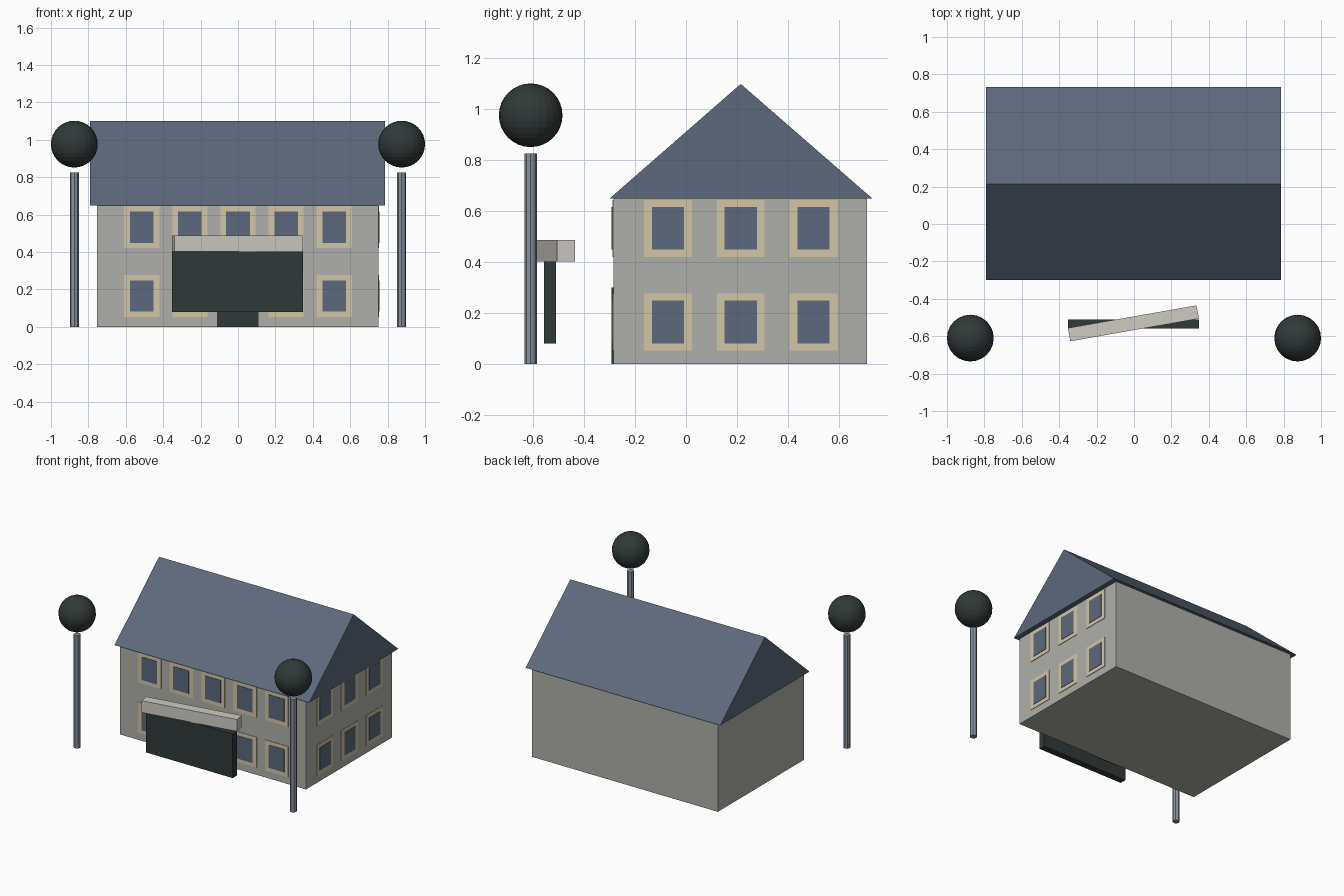
import bpy, bmesh
from math import radians

cube = bpy.data.objects.get("Cube")
if cube:
    bpy.data.objects.remove(cube, do_unlink=True)


def material(name, r, g, b):
    mat = bpy.data.materials.new(name)
    mat.use_nodes = True
    mat.diffuse_color = (r, g, b, 1)
    mat.node_tree.nodes["Principled BSDF"].inputs["Base Color"].default_value = (r, g, b, 1)
    return mat


wall_mat = material("warm grey wall", 0.43, 0.43, 0.40)
slate = material("slate blue", 0.11, 0.14, 0.20)
frame_mat = material("cream frame", 0.65, 0.56, 0.39)
dark = material("dark green black", 0.03, 0.042, 0.04)
stone = material("pale stone", 0.62, 0.60, 0.55)
steel = material("steel blue", 0.25, 0.29, 0.36)


def finish(obj, name, mat):
    obj.name = name
    obj.data.materials.append(mat)
    return obj


def box(name, lo, hi, mat, turn=0):
    """Box between two corners, turned about its own vertical axis."""
    centre = [(a + b) / 2 for a, b in zip(lo, hi)]
    bpy.ops.mesh.primitive_cube_add(size=1, location=centre, rotation=(0, 0, turn))
    obj = bpy.context.object
    obj.scale = [b - a for a, b in zip(lo, hi)]
    return finish(obj, name, mat)


# House body
LEFT, RIGHT, FRONT, BACK, EAVE = -0.755, 0.75, -0.285, 0.71, 0.65
box("house_walls", (LEFT, FRONT, 0), (RIGHT, BACK, EAVE), wall_mat)

# Gable roof: triangular profile extruded along x
bm = bmesh.new()
profile = [(-0.30, EAVE), (0.732, EAVE), (0.215, 1.10)]
gable = bm.faces.new([bm.verts.new((-0.79, y, z)) for y, z in profile])
ext = bmesh.ops.extrude_face_region(bm, geom=[gable])
bmesh.ops.translate(bm, vec=(1.576, 0, 0),
                    verts=[g for g in ext["geom"] if isinstance(g, bmesh.types.BMVert)])
bmesh.ops.recalc_face_normals(bm, faces=bm.faces)
mesh = bpy.data.meshes.new("roof")
bm.to_mesh(mesh)
bm.free()
roof = bpy.data.objects.new("roof", mesh)
bpy.context.collection.objects.link(roof)
finish(roof, "roof", slate)


def window(name, along, z, side):
    """Thin frame and pane plates on the front or the left wall."""
    parts = (("frame", 0.094, 0.112, 0.004, frame_mat), ("pane", 0.063, 0.084, 0.007, slate))
    for part, w, h, depth, mat in parts:
        if side == "front":
            lo, hi = (along - w, FRONT - depth, z - h), (along + w, FRONT, z + h)
        else:
            lo, hi = (RIGHT, along - w, z - h), (RIGHT + depth, along + w, z + h)
        box(f"{name}_{part}", lo, hi, mat)


# Windows: two storeys on the front and on the left wall
for storey, z in (("lower", 0.165), ("upper", 0.533)):
    for i in range(5):
        if storey == "lower" and i == 2:
            continue  # the door stands here
        window(f"front_{storey}_window_{i + 1}", (i - 2) * 0.2575, z, "front")
    for i in range(3):
        window(f"side_{storey}_window_{i + 1}", 0.215 + (i - 1) * 0.286, z, "side")

# Door
box("front_door", (-0.113, FRONT - 0.008, 0), (0.11, FRONT, 0.30), dark)

# Sign board with a skewed beam on top
box("sign_board", (-0.353, -0.558, 0.08), (0.348, -0.51, 0.402), dark)
box("sign_beam", (-0.352, -0.567, 0.402), (0.346, -0.495, 0.488), stone, radians(10))

# Lamp posts with globes
for side, x in (("right", -0.875), ("left", 0.875)):
    bpy.ops.mesh.primitive_cylinder_add(vertices=8, radius=0.024, depth=0.826,
                                        location=(x, -0.61, 0.413))
    finish(bpy.context.object, f"{side}_lamp_post", steel)
    bpy.ops.mesh.primitive_uv_sphere_add(segments=24, ring_count=16, radius=0.125,
                                         location=(x, -0.61, 0.977))
    finish(bpy.context.object, f"{side}_lamp_globe", dark)
